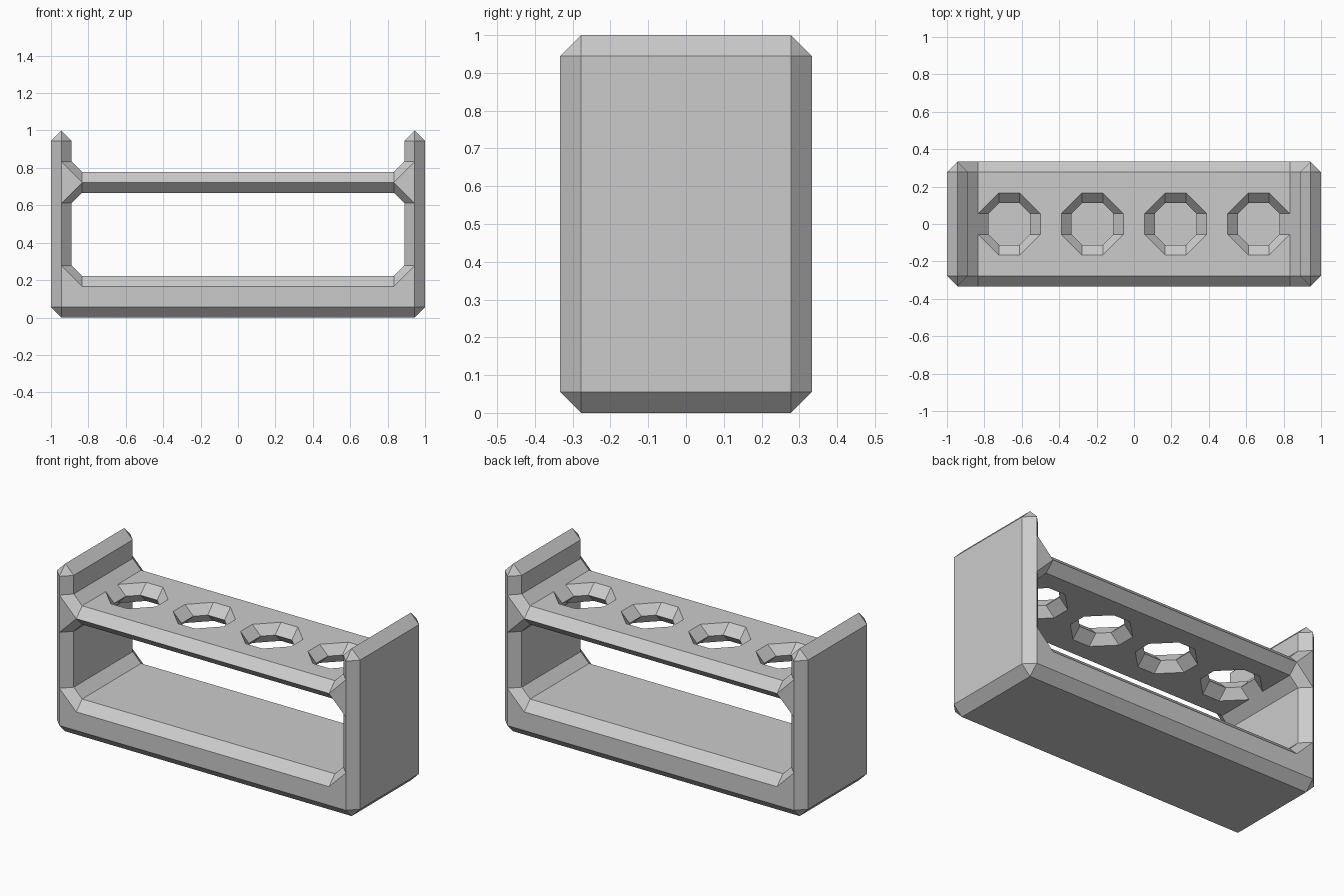
import bpy, bmesh

if "Cube" in bpy.data.objects:
    bpy.data.objects.remove(bpy.data.objects["Cube"])

U = 1 / 18  # everything sits on a grid of chamfer-sized units
bm = bmesh.new()


def face(pts):
    pts = [p for i, p in enumerate(pts) if p not in pts[:i]]
    if len(pts) > 2:
        bm.faces.new([bm.verts.new((x * U, y * U, z * U)) for x, y, z in pts])


def both(half):
    # Close a right-hand (x, z) profile with its mirror image
    return half + [(-x, z) for x, z in reversed(half)]


def front_back(pts, y):
    for s in (-1, 1):
        face([(x, s * y, z) for x, z in pts])


def band(inner, rim, skip):
    # Surface running front to back, with chamfers out to the front and back rims
    n = len(inner)
    for i in range(n):
        j = (i + 1) % n
        (ax, az), (bx, bz) = inner[i], inner[j]
        (cx, cz), (dx, dz) = rim[i], rim[j]
        if i != skip:
            face([(ax, -5, az), (bx, -5, bz), (bx, 5, bz), (ax, 5, az)])
        for s in (-1, 1):
            face([(ax, 5 * s, az), (bx, 5 * s, bz), (dx, 6 * s, dz), (cx, 6 * s, cz)])


# Outer shell: shelf top, end walls and base (the shelf top gets its own holed face)
outer = both([(15, 14), (16, 15), (16, 17), (17, 18), (18, 17), (18, 1), (17, 0)])
outer_rim = both([(15, 13), (17, 15), (17, 17), (17, 17), (17, 17), (17, 1), (17, 1)])
band(outer, outer_rim, len(outer) - 1)

# Opening between base and shelf (the shelf underside gets its own holed face)
opening = both([(15, 4), (16, 5), (16, 11), (15, 12)])
opening_rim = both([(15, 3), (17, 5), (17, 11), (15, 13)])
band(opening, opening_rim, 3)

# Flat front and back faces of the base and of the shelf corners
front_back(both([(17, 1), (17, 5), (15, 3)]), 6)
for m in (-1, 1):
    front_back([(17 * m, 11), (15 * m, 13), (17 * m, 15)], 6)

# Shelf top and underside, outlined around the four holes
centres = (-12, -4, 4, 12)
for z in (12, 14):
    for s in (-1, 1):
        edge = [(c + dx, s * dy, z) for c in centres
                for dx, dy in ((-3, 1), (-1, 3), (1, 3), (3, 1))]
        face([(-15, 5 * s, z)] + edge + [(15, 5 * s, z)])
    for c in centres[:-1]:
        face([(c + 3, -1, z), (c + 5, -1, z), (c + 5, 1, z), (c + 3, 1, z)])


# Eight-sided holes, flared above and below
def ring(c, r, z):
    pts = ((r, 1), (1, r), (-1, r), (-r, 1), (-r, -1), (-1, -r), (1, -r), (r, -1))
    return [(c + x, y, z) for x, y in pts]


for c in centres:
    waist = ring(c, 2, 13)
    for z in (12, 14):
        mouth = ring(c, 3, z)
        for i in range(8):
            j = (i + 1) % 8
            face([mouth[i], mouth[j], waist[j], waist[i]])

# Weld into one rack
bmesh.ops.remove_doubles(bm, verts=bm.verts, dist=1e-4)
bmesh.ops.recalc_face_normals(bm, faces=bm.faces)
mesh = bpy.data.meshes.new("tube_rack")
bm.to_mesh(mesh)
bm.free()
bpy.context.collection.objects.link(bpy.data.objects.new("tube_rack", mesh))
